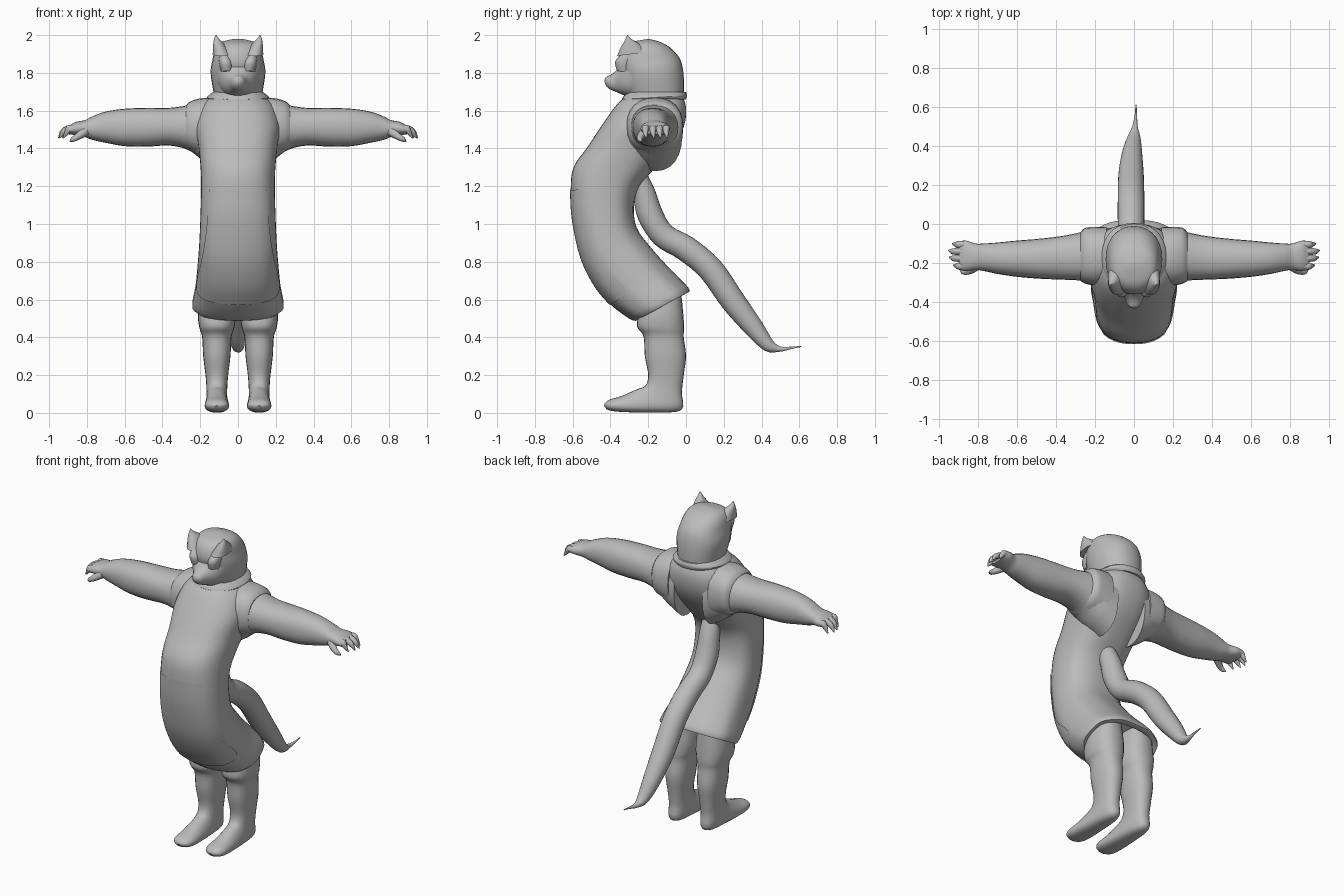
import bpy, bmesh, math
from mathutils import Vector

if "Cube" in bpy.data.objects:
    bpy.data.objects.remove(bpy.data.objects["Cube"])

GREY = (0.5, 0.5, 0.5, 1)
mat = bpy.data.materials.new("plain grey")
mat.use_nodes = True
mat.diffuse_color = GREY
mat.node_tree.nodes["Principled BSDF"].inputs["Base Color"].default_value = GREY


def spline(rings, steps):
    """Smoothly interpolate a list of rings (tuples of vectors)."""
    out = []
    for i in range(len(rings) - 1):
        p = [rings[max(0, min(len(rings) - 1, i + k))] for k in (-1, 0, 1, 2)]
        for s in range(steps):
            t = s / steps
            out.append([b + (c - a) * t / 2 + (a - 2.5 * b + 2 * c - d / 2) * t * t
                        + (1.5 * (b - c) + (d - a) / 2) * t ** 3 for a, b, c, d in zip(*p)])
    return out + [list(rings[-1])]


def loft(name, rings, square=0.9, seg=24, steps=4, ripple=0, arc=None, mirror=False):
    """Skin through rings given as (centre, half axis u, half axis v)."""
    bm = bmesh.new()
    rows = []
    path = spline(rings, steps)
    for i, (c, u, v) in enumerate(path):
        t = i / (len(path) - 1)
        row = []
        for k in range(seg):
            a = math.tau * k / seg
            if arc:
                a = (2 * k / (seg - 1) - 1) * arc(t)
            ca, sa = (math.copysign(abs(f) ** square, f) for f in (math.cos(a), math.sin(a)))
            f = 1 + ripple * t * t * math.cos(9 * a)
            row.append(bm.verts.new(c + (u * ca + v * sa) * f))
        rows.append(row)
    for r, q in zip(rows, rows[1:]):
        for k in range(seg - 1 if arc else seg):
            n = (k + 1) % seg
            bm.faces.new((r[k], r[n], q[n], q[k]))
    if not arc:
        bm.faces.new(rows[0])
        bm.faces.new(rows[-1])
    if mirror:
        geo = bmesh.ops.duplicate(bm, geom=bm.verts[:] + bm.edges[:] + bm.faces[:])["geom"]
        for v in geo:
            if isinstance(v, bmesh.types.BMVert):
                v.co.x *= -1
    bmesh.ops.recalc_face_normals(bm, faces=bm.faces[:])
    me = bpy.data.meshes.new(name)
    bm.to_mesh(me)
    bm.free()
    ob = bpy.data.objects.new(name, me)
    bpy.context.collection.objects.link(ob)
    me.materials.append(mat)
    bpy.ops.object.select_all(action="DESELECT")
    ob.select_set(True)
    bpy.context.view_layer.objects.active = ob
    bpy.ops.object.shade_smooth_by_angle(angle=math.radians(45))
    return ob


def side(fy, fz, by, bz, w, x=0.0):
    """Ring from its front and back points in the side plane and its half width."""
    f, b = Vector((x, fy, fz)), Vector((x, by, bz))
    return (f + b) / 2, (f - b) / 2, Vector((w, 0, 0))


def across(x, top, low, front, back):
    """Upright ring at a given x, for the arms."""
    return (Vector((x, (front + back) / 2, (top + low) / 2)),
            Vector((0, (back - front) / 2, 0)), Vector((0, 0, (top - low) / 2)))


def grow(ring, f):
    return ring[0], ring[1] * f, ring[2] * f


# Tunic with a forward belly and a hem open below
body = [side(*r) for r in (
    (-.29, 1.69, -.03, 1.70, .11), (-.36, 1.64, .0, 1.62, .19), (-.44, 1.53, -.01, 1.52, .225),
    (-.52, 1.41, -.06, 1.42, .21), (-.595, 1.3, -.16, 1.3, .198), (-.61, 1.18, -.245, 1.2, .195),
    (-.6, 1.02, -.275, 1.1, .198), (-.555, .82, -.26, .98, .205), (-.48, .67, -.18, .87, .215),
    (-.40, .575, -.09, .77, .225), (-.28, .49, .02, .655, .242))]
loft("tunic", body + [side(-.25, .52, -.02, .64, .2), side(-.25, .62, -.05, .7, .17)],
     square=.82, seg=40, ripple=.012)

# Front apron panel, widening towards its hem
loft("apron", [grow(r, 1.025) for r in body[5:10]], square=.82, seg=28, ripple=.008,
     arc=lambda t: .8 + .9 * t ** 2 - .6 * t ** 9)

# Rolled collar
loft("collar", [side(-.31, 1.64, .0, 1.66, .14), side(-.34, 1.66, .005, 1.68, .165),
                side(-.31, 1.7, .0, 1.7, .13)], seg=28)

# Head, muzzle and ears
loft("head", [side(*r) for r in (
    (-.27, 1.62, -.02, 1.58, .11), (-.32, 1.71, -.01, 1.71, .132), (-.345, 1.8, -.015, 1.81, .145),
    (-.36, 1.86, -.035, 1.88, .135), (-.345, 1.92, -.085, 1.935, .122),
    (-.31, 1.955, -.14, 1.965, .095), (-.26, 1.97, -.2, 1.98, .04))], seg=28)
loft("muzzle", [side(*r) for r in (
    (-.32, 1.9, -.24, 1.66, .115), (-.355, 1.83, -.31, 1.675, .085), (-.39, 1.795, -.36, 1.695, .05),
    (-.424, 1.778, -.405, 1.715, .032), (-.432, 1.755, -.425, 1.735, .012))])
loft("brows", [side(*r) for r in (
    (-.34, 1.9, -.25, 1.88, .03, .075), (-.375, 1.86, -.27, 1.84, .035, .065),
    (-.365, 1.81, -.27, 1.8, .03, .06))], seg=12, mirror=True)
loft("ears", [side(*r) for r in (
    (-.365, 1.89, -.2, 1.91, .05, .085), (-.345, 1.935, -.25, 1.955, .032, .1),
    (-.325, 1.97, -.29, 1.98, .016, .112), (-.312, 2.0, -.308, 2.0, .002, .117))],
    seg=14, mirror=True)

# Arms with a short loose sleeve over the shoulder
loft("arms", [across(*r) for r in (
    (.1, 1.66, 1.28, -.3, -.02), (.18, 1.65, 1.33, -.3, -.025), (.26, 1.63, 1.39, -.29, -.04),
    (.36, 1.615, 1.415, -.285, -.06), (.48, 1.615, 1.41, -.28, -.075),
    (.6, 1.61, 1.412, -.27, -.085), (.7, 1.595, 1.43, -.255, -.095),
    (.77, 1.57, 1.445, -.24, -.1), (.81, 1.55, 1.46, -.235, -.1),
    (.86, 1.54, 1.47, -.24, -.085), (.895, 1.52, 1.475, -.235, -.095))], mirror=True)
loft("sleeves", [across(*r) for r in (
    (.14, 1.67, 1.34, -.31, -.015), (.2, 1.665, 1.365, -.315, -.015),
    (.25, 1.65, 1.385, -.305, -.02), (.275, 1.63, 1.4, -.29, -.045))], square=.85, mirror=True)


def limb(name, points, **kw):
    """Round tube through (x, y, z, radius) points."""
    pts = [Vector(p[:3]) for p in points]
    rings = []
    for i, p in enumerate(points):
        d = pts[min(i + 1, len(pts) - 1)] - pts[max(i - 1, 0)]
        u = d.cross(Vector((.05, 1, .1)) if abs(d.x) > abs(d.y) else Vector((1, 0, 0))).normalized()
        rings.append((pts[i], u * p[3], d.cross(u).normalized() * p[3]))
    return loft(name, rings, square=1, **kw)


# Clawed fingers and thumb
for i, (y, reach) in enumerate(((-.215, .925), (-.175, .945), (-.14, .95), (-.105, .93))):
    limb("finger_%d" % (i + 1), [(.86, y, 1.505, .02), (.895, y, 1.505, .019),
         (reach - .022, y, 1.488, .015), (reach, y + .005, 1.455, .003)], seg=10, mirror=True)
limb("thumb", [(.81, -.215, 1.49, .026), (.845, -.24, 1.465, .019),
               (.875, -.245, 1.447, .013), (.89, -.235, 1.437, .003)], seg=10, mirror=True)

# Legs running down into long boots
loft("legs", [side(*r, .112) for r in (
    (-.25, .64, -.03, .68, .085), (-.255, .52, -.015, .53, .1), (-.258, .455, -.01, .45, .093),
    (-.225, .405, -.012, .4, .078), (-.218, .3, .0, .3, .072), (-.2, .2, -.012, .2, .06),
    (-.215, .145, -.022, .11, .055), (-.26, .125, -.025, .015, .056), (-.34, .09, -.17, .002, .062),
    (-.405, .07, -.32, .004, .064), (-.428, .052, -.39, .01, .05), (-.434, .038, -.42, .018, .02))],
    square=.85, mirror=True)

# Tail hugging the back, then sweeping out to a wispy tip
limb("tail", [(0, -.27, 1.28, .05), (-.01, -.225, 1.17, .06), (-.015, -.19, 1.05, .068),
              (-.015, -.12, .94, .066), (-.015, .0, .87, .068), (-.015, .13, .76, .068),
              (-.015, .25, .59, .065), (-.01, .36, .45, .052), (.0, .44, .355, .034),
              (.005, .5, .338, .014), (.01, .56, .345, .006), (.01, .61, .352, .003)])
